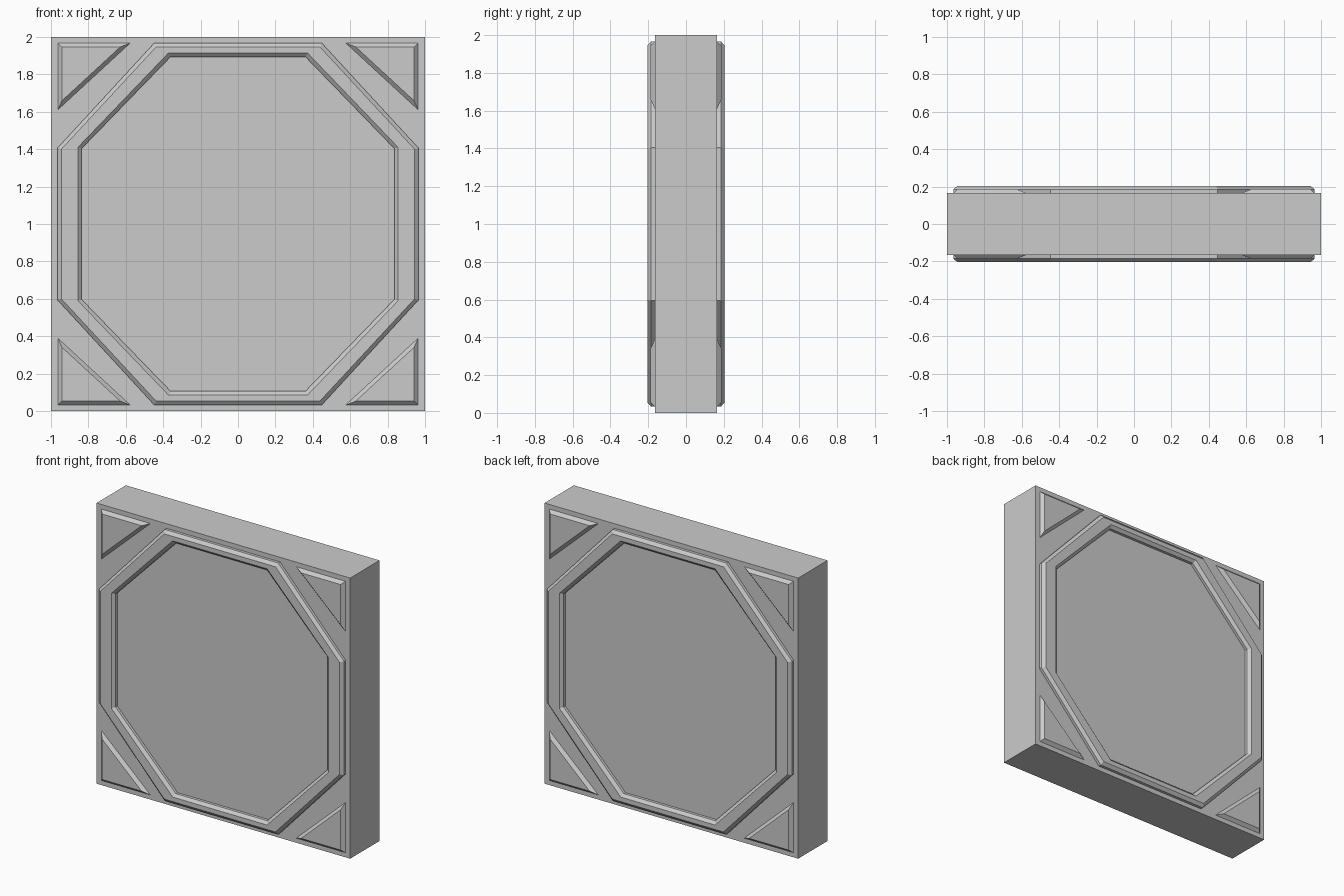
import bpy, bmesh

if "Cube" in bpy.data.objects:
    bpy.data.objects.remove(bpy.data.objects["Cube"])

MID = 1.0      # height of the panel centre
HALF = 0.165   # half thickness of the slab


def loft(name, loops, closed, mirror):
    """Skin matching (x, y, z) loops, then mirror about the panel centre."""
    bm = bmesh.new()
    rows = [[bm.verts.new(p) for p in loop] for loop in loops]
    n = len(rows[0])
    pairs = list(zip(rows, rows[1:])) + ([(rows[-1], rows[0])] if closed else [])
    for a, b in pairs:
        for i in range(n):
            j = (i + 1) % n
            bm.faces.new((a[i], a[j], b[j], b[i]))
    if not closed:
        bm.faces.new(rows[0])
        bm.faces.new(rows[-1])
    bmesh.ops.recalc_face_normals(bm, faces=bm.faces[:])
    mesh = bpy.data.meshes.new(name)
    bm.to_mesh(mesh)
    bm.free()
    obj = bpy.data.objects.new(name, mesh)
    obj.location.z = MID
    bpy.context.collection.objects.link(obj)
    mod = obj.modifiers.new("Mirror", 'MIRROR')
    mod.use_axis = mirror
    mod.use_mirror_merge = False
    return obj


def octagon(w, h, cx, cz, y):
    """Half width, half height, corner x on the top edge, corner z on the side."""
    return [(cx, -y, h), (w, -y, cz), (w, -y, -cz), (cx, -y, -h),
            (-cx, -y, -h), (-w, -y, -cz), (-w, -y, cz), (-cx, -y, h)]


def corner(inset, y):
    """Right triangle in the upper right corner, evenly inset."""
    x0, x1, z0, z1 = 0.575, 0.962, 0.61, 0.967
    dx, dz = x1 - x0, z1 - z0
    r = dx * dz / (dx + dz + (dx * dx + dz * dz) ** 0.5)   # inscribed radius
    cx, cz, k = x1 - r, z1 - r, 1 - inset / r
    return [(cx + (x - cx) * k, -y, cz + (z - cz) * k)
            for x, z in ((x0, z1), (x1, z1), (x1, z0))]


# Main slab
bpy.ops.mesh.primitive_cube_add(size=2, location=(0, 0, MID))
slab = bpy.context.object
slab.name = "slab"
slab.scale = (1, HALF, 1)

# Bevelled octagonal frame on both faces
loft("octagon_frame", [
    octagon(0.965, 0.967, 0.447, 0.405, 0.15),
    octagon(0.965, 0.967, 0.447, 0.405, 0.185),
    octagon(0.943, 0.945, 0.438, 0.400, 0.204),
    octagon(0.855, 0.913, 0.372, 0.410, 0.204),
    octagon(0.835, 0.893, 0.360, 0.403, 0.185),
    octagon(0.835, 0.893, 0.360, 0.403, 0.15),
], True, (False, True, False))

# Raised bevelled triangles in all corners of both faces
loft("corner_triangles", [
    corner(0, 0.15), corner(0, HALF), corner(0.021, 0.187),
], False, (True, True, True))
